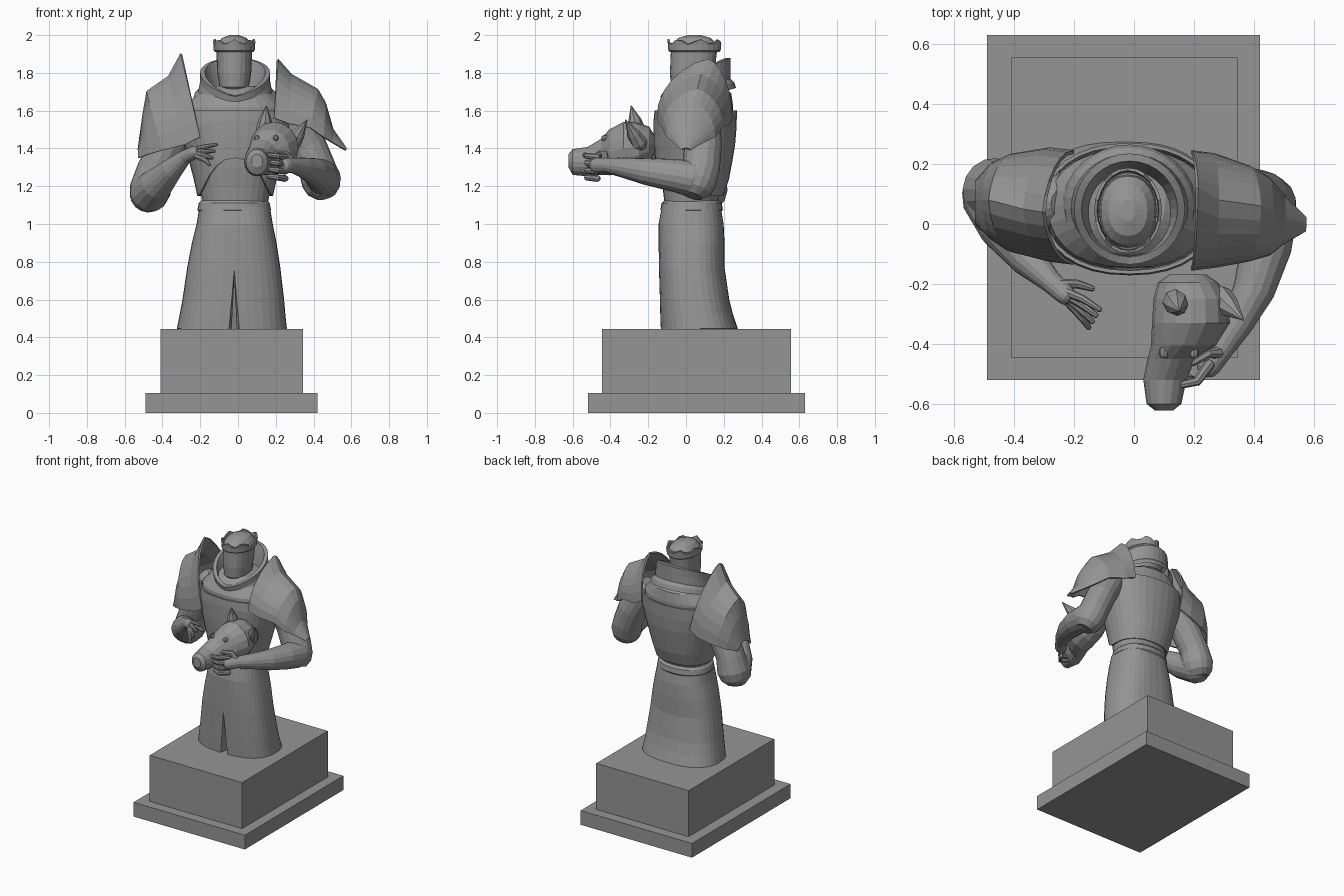
import bpy, bmesh, math
from mathutils import Vector

cube = bpy.data.objects.get("Cube")
if cube:
    bpy.data.objects.remove(cube)

stone = bpy.data.materials.new("grey_stone")
stone.use_nodes = True
GREY = (0.3, 0.3, 0.3, 1)
stone.diffuse_color = GREY
stone.node_tree.nodes["Principled BSDF"].inputs["Base Color"].default_value = GREY


def add_object(name, bm, recalc=True):
    if recalc:
        bmesh.ops.recalc_face_normals(bm, faces=bm.faces)
    mesh = bpy.data.meshes.new(name)
    bm.to_mesh(mesh)
    bm.free()
    mesh.materials.append(stone)
    obj = bpy.data.objects.new(name, mesh)
    bpy.context.collection.objects.link(obj)
    return obj


def loft(name, rings, closed=True, caps=True, thickness=0):
    """Skin a list of equally long point rings."""
    bm = bmesh.new()
    rows = [[bm.verts.new(p) for p in ring] for ring in rings]
    n = len(rows[0])
    for a, b in zip(rows, rows[1:]):
        for i in range(n if closed else n - 1):
            j = (i + 1) % n
            bm.faces.new((a[i], a[j], b[j], b[i]))
    if caps:
        bm.faces.new(rows[0])
        bm.faces.new(rows[-1])
    obj = add_object(name, bm)
    if thickness:
        mod = obj.modifiers.new("thickness", "SOLIDIFY")
        mod.thickness = thickness
        mod.offset = 0
    return obj


def box(name, x0, x1, y0, y1, z0, z1):
    corners = ((x0, y0), (x1, y0), (x1, y1), (x0, y1))
    loft(name, [[(x, y, z) for x, y in corners] for z in (z0, z1)])


def oval(x0, x1, y0, y1, z, n=28, power=0.9):
    """Horizontal rounded ring; z may be a function of the angle."""
    pts = []
    for i in range(n):
        a = math.tau * i / n - math.pi / 2
        c, s = math.cos(a), math.sin(a)
        px = math.copysign(abs(c) ** power, c)
        py = math.copysign(abs(s) ** power, s)
        pts.append(((x0 + x1) / 2 + px * (x1 - x0) / 2,
                    (y0 + y1) / 2 + py * (y1 - y0) / 2,
                    z(a) if callable(z) else z))
    return pts


def tube(name, path, n=12):
    """Round limb through (x, y, z, radius) points with rounded ends."""
    pts = [Vector(p[:3]) for p in path]
    rad = [p[3] for p in path]
    for end, nxt in ((0, 1), (-1, -2)):
        d = (pts[end] - pts[nxt]).normalized()
        tip, r = pts[end], rad[end]
        for k in (0.5, 0.85):
            at = 0 if end == 0 else len(pts)
            pts.insert(at, tip + d * r * k)
            rad.insert(at, r * math.sqrt(1 - k * k))
    rings, side = [], None
    for i, p in enumerate(pts):
        t = (pts[min(i + 1, len(pts) - 1)] - pts[max(i - 1, 0)]).normalized()
        if side is None:
            side = t.orthogonal()
        side = (side - t * side.dot(t)).normalized()
        up = t.cross(side)
        rings.append([p + rad[i] * (side * math.cos(math.tau * k / n) + up * math.sin(math.tau * k / n))
                      for k in range(n)])
    return loft(name, rings)


# Plinth
box("plinth_foot", -.49, .42, -.52, .63, 0, .105)
box("plinth_block", -.41, .345, -.445, .555, .105, .445)

# Skirt with a tapering slit at the front
skirt = []
for z, x0, x1, y0, y1 in ((.445, -.32, .255, -.13, .27), (.52, -.305, .247, -.133, .245),
                          (.6, -.29, .24, -.135, .225), (.77, -.265, .22, -.14, .2),
                          (.9, -.24, .2, -.142, .2), (1.0, -.215, .18, -.142, .195), (1.09, -.2, .165, -.125, .18)):
    gap = max(0, .03 * (.77 - z) / .325)
    ring = oval(x0, x1, y0, y1, z, 36, .8)
    front = ring[0]
    ring = [(-.02 + gap, front[1], z)] + ring[1:] + [(-.02 - gap, front[1], z)]
    if gap:
        ring = [(-.02 + gap * .6, front[1] + .05, z)] + ring + [(-.02 - gap * .6, front[1] + .05, z)]
    else:
        ring = [(-.02, front[1], z)] + ring + [(-.02, front[1], z)]
    skirt.append(ring)
loft("skirt", skirt, closed=False, caps=False, thickness=.008)

# Torso
TORSO = ((1.06, .18, -.12, .175), (1.12, .175, -.115, .165), (1.2, .19, -.125, .2), (1.3, .215, -.14, .22),
         (1.42, .25, -.15, .24), (1.54, .28, -.152, .25), (1.62, .27, -.145, .25),
         (1.69, .2, -.1, .24), (1.73, .12, -.05, .2))


def torso_at(z, grow=0):
    for a, b in zip(TORSO, TORSO[1:]):
        if a[0] <= z <= b[0]:
            f = (z - a[0]) / (b[0] - a[0])
            w, y0, y1 = (a[k] + f * (b[k] - a[k]) for k in (1, 2, 3))
            return -.015 - w - grow, -.015 + w + grow, y0 - grow, y1 + grow


loft("torso", [oval(*torso_at(row[0]), row[0]) for row in TORSO])
loft("belt", [oval(-.02 - w, -.02 + w, -.115 - g, .175 + g, z)
              for z, w, g in ((1.06, .185, .01), (1.075, .195, .02), (1.11, .188, .015), (1.125, .175, 0))])

# Breastplate whose lower edge rises to a peak at the front
plate = []
for k in range(6):
    ring = []
    for i in range(32):
        a = math.tau * i / 32 - math.pi / 2
        low = 1.15 + .2 * max(0, -math.sin(a)) ** 3
        z = low + (1.6 - low) * k / 5
        ring.append(oval(*torso_at(z, .014), z, 32)[i])
    plate.append(ring)
loft("breastplate", plate, caps=False, thickness=.012)


# Tilted standing collar
def collar_ring(w, y0, y1, zf, zb):
    return oval(-.015 - w, -.015 + w, y0, y1,
                lambda a: zf + (zb - zf) * ((1 + math.sin(a)) / 2) ** .7, 32, 1)


loft("collar", [collar_ring(*r) for r in (
    (.225, -.155, .265, 1.55, 1.72), (.215, -.155, .255, 1.585, 1.75), (.195, -.13, .235, 1.6, 1.77),
    (.185, -.125, .235, 1.64, 1.83), (.185, -.135, .235, 1.675, 1.88),
    (.16, -.11, .21, 1.68, 1.88), (.14, -.09, .19, 1.63, 1.8), (.12, -.07, .17, 1.56, 1.68))], caps=False)

# Head, crown and neck
loft("neck", [oval(-.085, .05, -.02, .15, z, 16) for z in (1.6, 1.8)])
loft("head", [oval(-.02 - w, -.02 + w, y0, y1, z, 20) for z, w, y0, y1 in (
    (1.705, .05, -.06, .08), (1.725, .078, -.08, .12), (1.8, .09, -.085, .15), (1.92, .095, -.08, .165),
    (1.955, .09, -.07, .16), (1.985, .065, -.04, .13), (2.0, .025, .01, .08))])
loft("crown", [oval(-.02 - w, -.02 + w, .045 - d, .045 + d, z, 24, 1) for w, d, z in (
    (.098, .128, 1.915), (.104, .134, 1.92), (.105, .136, 1.95),
    (.108, .138, lambda a: 1.965 + .014 * math.sin(a * 7)))], caps=False, thickness=.01)


# Pauldrons: arched shells from the neck side to the outer tip
def pauldron(name, sections, steps=12):
    rings = []
    for xt, zt, xb, zb, y0, peak, y1 in sections:
        ring = []
        for i in range(steps + 1):
            t = i / steps * 2 - 1
            drop = abs(t) ** 1.5
            reach = math.sin(abs(t) * math.pi / 2)
            ring.append((xt + (xb - xt) * drop, peak + ((y0 if t < 0 else y1) - peak) * reach,
                         zt + (zb - zt) * drop))
        rings.append(ring)
    loft(name, rings, closed=False, caps=False, thickness=.012)


pauldron("left_pauldron", ((.21, 1.87, .19, 1.56, -.15, .12, .24), (.28, 1.79, .27, 1.53, -.14, .08, .23),
                           (.42, 1.71, .38, 1.51, -.12, .06, .19), (.46, 1.64, .45, 1.46, -.1, .04, .15),
                           (.5, 1.5, .5, 1.43, -.06, .02, .09), (.57, 1.4, .57, 1.39, -.02, 0, .02)))
pauldron("right_pauldron", ((-.3, 1.9, -.2, 1.46, -.13, .04, .24), (-.365, 1.78, -.28, 1.42, -.12, .05, .25),
                            (-.48, 1.7, -.4, 1.39, -.09, .08, .23), (-.5, 1.58, -.47, 1.37, -.05, .08, .2),
                            (-.525, 1.4, -.525, 1.35, 0, .08, .14)))

# Arms
tube("left_upper_arm", ((.29, .08, 1.55, .1), (.37, .09, 1.41, .1), (.42, .08, 1.29, .1), (.44, .06, 1.23, .105)), 16)
tube("left_forearm", ((.45, .04, 1.24, .095), (.44, -.08, 1.26, .085), (.4, -.22, 1.28, .07),
                      (.34, -.34, 1.3, .052), (.29, -.42, 1.31, .04), (.25, -.47, 1.31, .042)), 16)
tube("right_upper_arm", ((-.28, .08, 1.55, .1), (-.38, .1, 1.4, .1), (-.44, .11, 1.28, .098), (-.465, .11, 1.18, .11)), 16)
tube("right_forearm", ((-.47, .09, 1.165, .105), (-.43, -.01, 1.21, .088), (-.35, -.12, 1.29, .06),
                       (-.28, -.19, 1.355, .038), (-.23, -.235, 1.38, .034)), 16)

# Fingers
for i in range(4):
    z = 1.36 - i * .038
    tube("left_finger", ((.25, -.47, z - .005, .018), (.21, -.525, z, .016), (.165, -.535 + i * .01, z + .005, .013)), 8)
    tube("right_finger", ((-.23 + i * .004, -.225 - i * .012, 1.395 - i * .012, .016),
                          (-.17, -.25 - i * .022, 1.41 - i * .025, .013),
                          (-.115 - i * .012, -.285 - i * .02, 1.42 - i * .035, .009)), 8)
tube("left_thumb", ((.28, -.43, 1.34, .02), (.25, -.43, 1.37, .018), (.2, -.46, 1.375, .014)), 8)
tube("right_thumb", ((-.25, -.2, 1.38, .018), (-.19, -.2, 1.36, .015), (-.14, -.215, 1.35, .01)), 8)

# Hound head held in the left hand
hound = []
for cx, y, cz, rx, rz in ((.1, -.622, 1.335, .03, .035), (.1, -.6, 1.328, .058, .068), (.103, -.52, 1.33, .072, .078),
                          (.125, -.45, 1.355, .08, .095), (.165, -.405, 1.38, .108, .122), (.19, -.33, 1.4, .13, .14),
                          (.19, -.25, 1.41, .125, .125), (.18, -.195, 1.42, .1, .095), (.18, -.168, 1.42, .06, .05)):
    hound.append([(cx + rx * math.cos(math.tau * k / 16), y, cz + rz * math.sin(math.tau * k / 16)) for k in range(16)])
loft("hound_head", hound)
for name, base, tip in (("hound_right_ear", (.14, -.26, 1.5), (.15, -.29, 1.625)),
                        ("hound_left_ear", (.29, -.25, 1.43), (.365, -.32, 1.55))):
    tube(name, [(*(Vector(base).lerp(Vector(tip), f)), r) for f, r in ((0, .045), (.4, .035), (.8, .013), (1, .003))], 8)
for name, spot in (("hound_right_eye", (.1, -.43, 1.455)), ("hound_left_eye", (.2, -.43, 1.455))):
    x, y, z = spot
    tube(name, ((x, y - .005, z, .015), (x, y + .01, z, .015)), 8)
